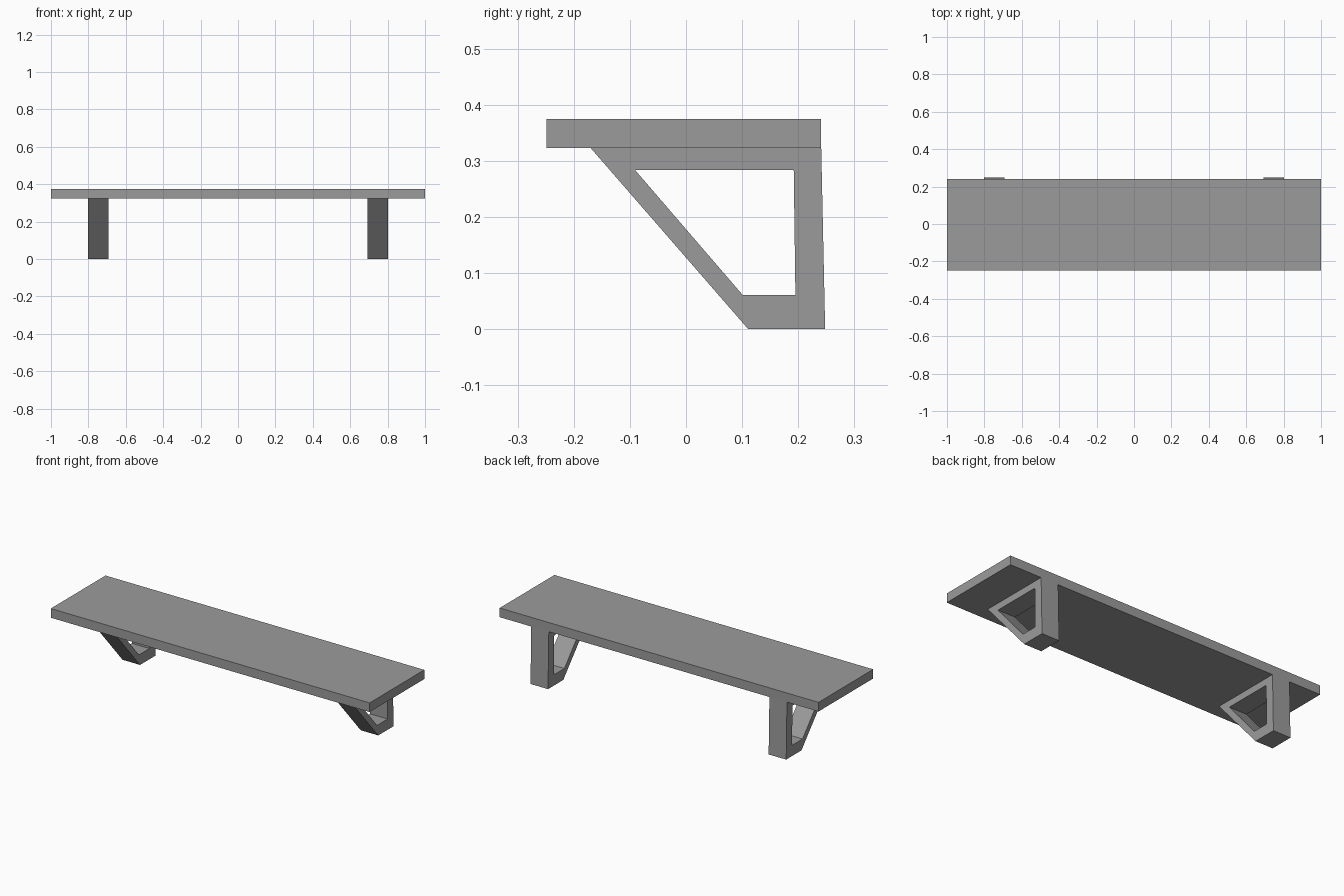
import bpy
import bmesh

cube = bpy.data.objects.get("Cube")
if cube:
    bpy.data.objects.remove(cube, do_unlink=True)

# Single flat grey
grey = bpy.data.materials.new("plain_grey")
grey.use_nodes = True
colour = (0.33, 0.33, 0.33, 1)
grey.diffuse_color = colour
grey.node_tree.nodes["Principled BSDF"].inputs["Base Color"].default_value = colour


def add_object(name, bm):
    bmesh.ops.recalc_face_normals(bm, faces=bm.faces)
    mesh = bpy.data.meshes.new(name)
    bm.to_mesh(mesh)
    bm.free()
    mesh.materials.append(grey)
    obj = bpy.data.objects.new(name, mesh)
    bpy.context.collection.objects.link(obj)
    return obj


def board(name, low, high):
    bm = bmesh.new()
    bmesh.ops.create_cube(bm, size=1)
    for v in bm.verts:
        v.co = [(a + b) / 2 + c * (b - a) for a, b, c in zip(low, high, v.co)]
    return add_object(name, bm)


def frame(name, outer, inner, x_start, width):
    # Ring of quads between the two outlines, extruded sideways
    bm = bmesh.new()
    rings = [[bm.verts.new((x_start, y, z)) for y, z in loop] for loop in (outer, inner)]
    n = len(outer)
    for i in range(n):
        j = (i + 1) % n
        bm.faces.new((rings[0][i], rings[0][j], rings[1][j], rings[1][i]))
    result = bmesh.ops.extrude_face_region(bm, geom=bm.faces[:])
    moved = [g for g in result["geom"] if isinstance(g, bmesh.types.BMVert)]
    bmesh.ops.translate(bm, verts=moved, vec=(width, 0, 0))
    # Merge the coplanar quads on each side into clean faces
    bmesh.ops.dissolve_limit(bm, angle_limit=0.01, verts=bm.verts[:], edges=bm.edges[:])
    return add_object(name, bm)


# Shelf board
board("shelf_board", (-1, -0.249, 0.323), (1, 0.241, 0.375))

# Pair of slanted support brackets
outer = [(-0.17, 0.323), (0.111, 0), (0.248, 0), (0.241, 0.323)]
inner = [(-0.091, 0.284), (0.101, 0.061), (0.195, 0.061), (0.192, 0.284)]
for name, x in (("right_bracket", -0.802), ("left_bracket", 0.692)):
    frame(name, outer, inner, x, 0.11)
